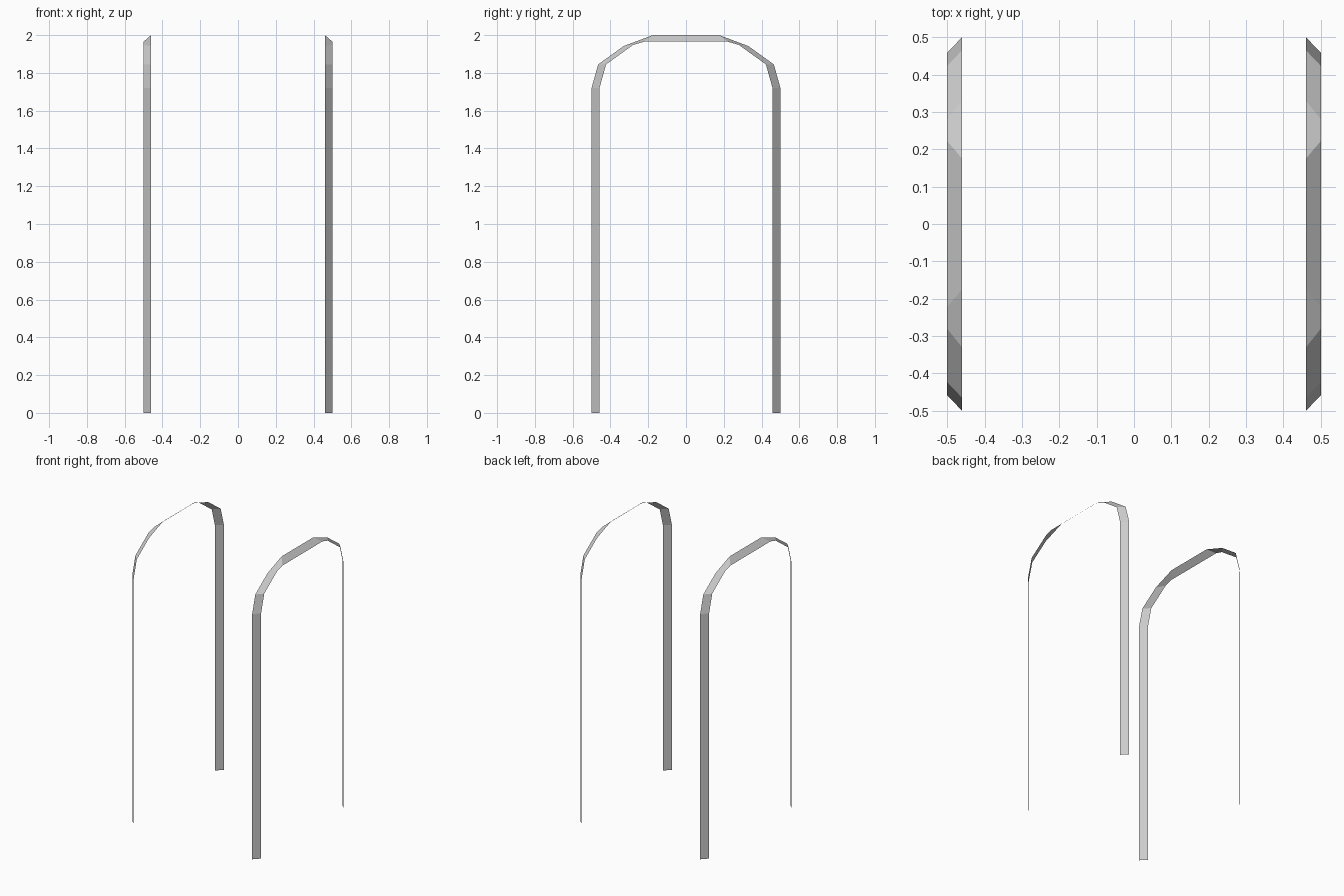
import bpy

if "Cube" in bpy.data.objects:
    bpy.data.objects.remove(bpy.data.objects["Cube"])

# Half profiles (y, z) of the bevelled arch trim: outer edge and inset edge
OUTER = [(0.50, 0), (0.50, 1.72), (0.465, 1.845), (0.33, 1.942), (0.175, 2.0)]
INNER = [(0.458, 0), (0.458, 1.72), (0.423, 1.845), (0.28, 1.948), (0.222, 1.965)]


def full_arch(half, x):
    """Mirror a half profile across y and place it at x."""
    pts = half + [(-y, z) for y, z in reversed(half)]
    return [(x, y, z) for y, z in pts]


def arch_trim(name, side):
    """Open bevel strip between the outer and the inset arch outlines."""
    outer = full_arch(OUTER, side * 0.46)
    inner = full_arch(INNER, side * 0.50)
    n = len(outer)
    faces = [(i, i + 1, n + i + 1, n + i) for i in range(n - 1)]
    if side < 0:  # keep normals facing outwards
        faces = [f[::-1] for f in faces]
    mesh = bpy.data.meshes.new(name)
    mesh.from_pydata(outer + inner, [], faces)
    mesh.update()
    obj = bpy.data.objects.new(name, mesh)
    bpy.context.collection.objects.link(obj)
    return obj


# The two matching trims
arch_trim("right_arch_trim", 1)
arch_trim("left_arch_trim", -1)
